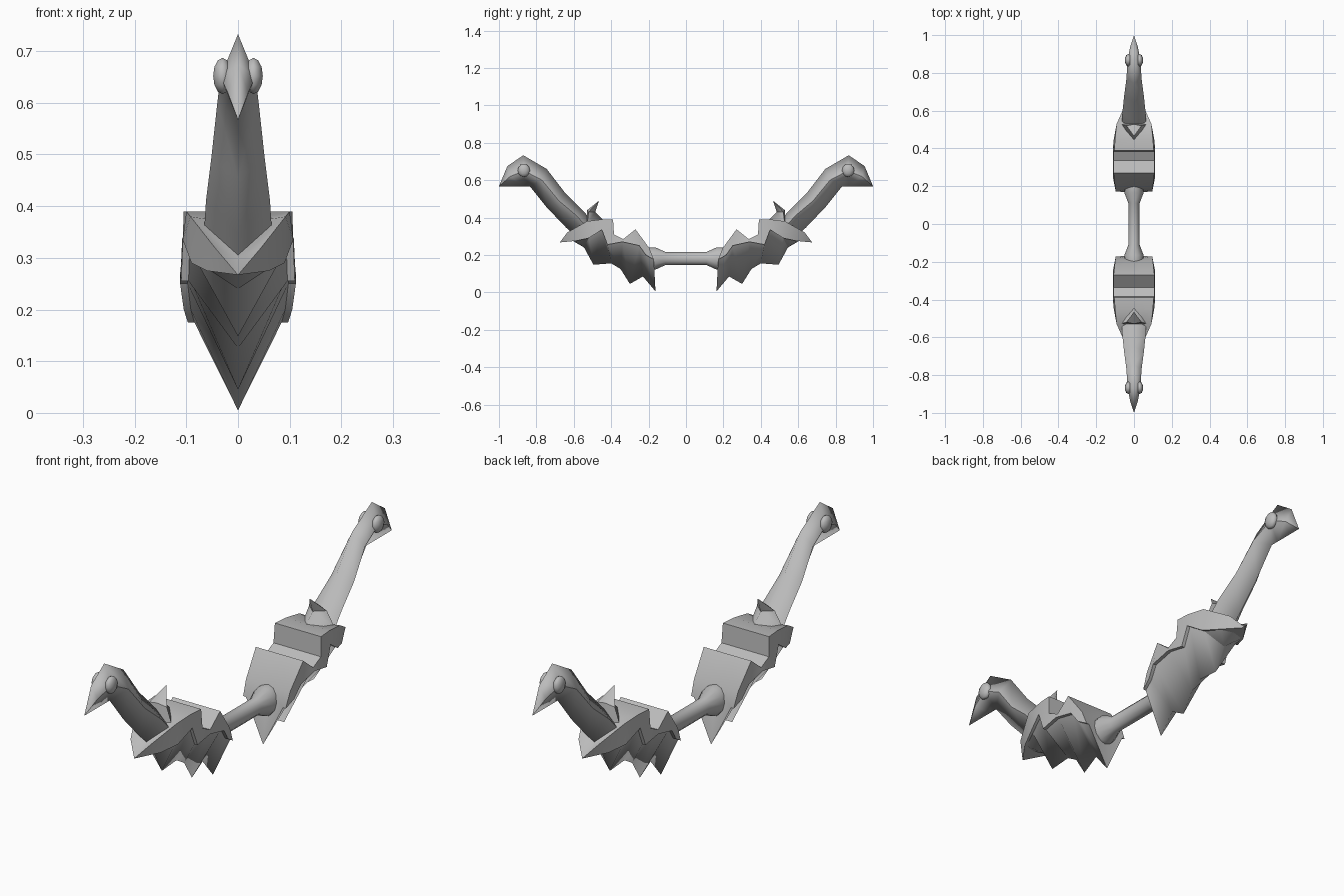
import bpy, bmesh, math
from mathutils import Matrix, Vector

cube = bpy.data.objects.get("Cube")
if cube:
    bpy.data.objects.remove(cube, do_unlink=True)

metal = bpy.data.materials.new("grey_metal")
GREY = (0.5, 0.5, 0.5, 1)
metal.diffuse_color = GREY
metal.use_nodes = True
metal.node_tree.nodes["Principled BSDF"].inputs["Base Color"].default_value = GREY


def finish(name, bm, mirror=(True, True), angle=30):
    """Turn a bmesh into a smooth-by-angle object, mirrored about the centre."""
    bmesh.ops.remove_doubles(bm, verts=bm.verts, dist=0.0005)
    bmesh.ops.recalc_face_normals(bm, faces=bm.faces)
    mesh = bpy.data.meshes.new(name)
    bm.to_mesh(mesh)
    bm.free()
    mesh.materials.append(metal)
    ob = bpy.data.objects.new(name, mesh)
    bpy.context.collection.objects.link(ob)
    if any(mirror):
        mod = ob.modifiers.new("Mirror", "MIRROR")
        mod.use_axis = (mirror[0], mirror[1], False)
        mod.merge_threshold = 0.0005
    bpy.ops.object.select_all(action="DESELECT")
    ob.select_set(True)
    bpy.context.view_layer.objects.active = ob
    bpy.ops.object.shade_smooth_by_angle(angle=math.radians(angle))
    return ob


def loft(name, rails, cap=False):
    """Skin neighbouring rails, from the underside to the top centre line."""
    bm = bmesh.new()
    rows = [[bm.verts.new(p) for p in rail] for rail in rails]
    for a, b in zip(rows, rows[1:]):
        for i in range(len(a) - 1):
            bm.faces.new((a[i], a[i + 1], b[i + 1], b[i]))
    if cap:
        bm.faces.new([r[0] for r in rows])
    # Mirroring needs consistently outward faces on the open half
    bmesh.ops.remove_doubles(bm, verts=bm.verts, dist=0.0005)
    bmesh.ops.recalc_face_normals(bm, faces=bm.faces)
    bm.normal_update()
    if sum(f.normal.x * f.calc_area() for f in bm.faces) < 0:
        bmesh.ops.reverse_faces(bm, faces=bm.faces)
    mesh_bm = bm
    mesh = bpy.data.meshes.new(name)
    mesh_bm.to_mesh(mesh)
    mesh_bm.free()
    mesh.materials.append(metal)
    ob = bpy.data.objects.new(name, mesh)
    bpy.context.collection.objects.link(ob)
    mod = ob.modifiers.new("Mirror", "MIRROR")
    mod.use_axis = (True, True, False)
    mod.merge_threshold = 0.0005
    bpy.ops.object.select_all(action="DESELECT")
    ob.select_set(True)
    bpy.context.view_layer.objects.active = ob
    bpy.ops.object.shade_smooth_by_angle(angle=math.radians(30))
    return ob


def centre(points):
    return [(0, y, z) for y, z in points]


# Guards: scalloped keel, stepped side band, notched top, pointed collar
keel = centre([(.163, .005), (.23, .085), (.30, .045), (.35, .125), (.40, .155),
               (.495, .148), (.545, .24), (.605, .275), (.675, .267)])
band = [(.097, .172, .175), (.105, .215, .20), (.112, .25, .25), (.112, .34, .27),
        (.110, .42, .255), (.107, .45, .335), (.090, .52, .29), (.060, .59, .275),
        (0, .675, .267)]
recess = [(x * .87, y, z) for x, y, z in band]
top = [(.10, .195, .235), (.108, .27, .337), (.108, .335, .285), (.108, .385, .31),
       (.105, .39, .39), (.10, .45, .39), (.092, .53, .38), (.045, .635, .32),
       (0, .675, .267)]
top_centre = [(0, y, z) for x, y, z in top]
top_centre[6:8] = centre([(.53, .365), (.60, .30)])
loft("guards", [keel, recess, band, top, top_centre], cap=True)

# Limbs: diamond section rising to a hooked tip
limb_under = centre([(.59, .30), (.64, .345), (.745, .455), (.835, .567),
                     (.87, .567), (.94, .567), (1, .567)])
limb_side = [(.065, .54, .36), (.062, .585, .41), (.052, .68, .49), (.040, .77, .60),
             (.034, .865, .65), (.02, .94, .62), (0, 1, .567)]
limb_top = centre([(.50, .38), (.54, .425), (.645, .53), (.745, .66),
                   (.87, .733), (.955, .675), (1, .567)])
loft("limbs", [limb_under, limb_side, limb_top])

# Horns curving back from the collar
horn_outer = centre([(.535, .37), (.528, .44), (.465, .49)])
horn_side = [(.068, .528, .37), (.04, .52, .43), (0, .465, .49)]
horn_inner = centre([(.44, .385), (.485, .43), (.465, .49)])
loft("horns", [horn_outer, horn_side, horn_inner])

# Round studs on the limb tips
bm = bmesh.new()
bmesh.ops.create_uvsphere(bm, u_segments=10, v_segments=6, radius=1,
                          matrix=Matrix.Translation((.03, .867, .652))
                          @ Matrix.Diagonal((.019, .033, .035, 1)))
finish("tip_studs", bm, angle=60)

# Grip with flared ends
bm = bmesh.new()
half = [(.11, .035), (.165, .06), (.205, .058)]
profile = [(-y, r) for y, r in reversed(half)] + half
ring = [bm.verts.new((0, y, r)) for y, r in profile]
edges = [bm.edges.new(pair) for pair in zip(ring, ring[1:])]
bmesh.ops.spin(bm, geom=ring + edges, cent=(0, 0, 0), axis=(0, 1, 0),
               angle=math.tau, steps=12, use_merge=True)
bmesh.ops.scale(bm, verts=bm.verts, vec=(.85, 1, 1))
bmesh.ops.translate(bm, verts=bm.verts, vec=Vector((0, 0, .181)))
finish("grip", bm, mirror=(False, False), angle=40)
